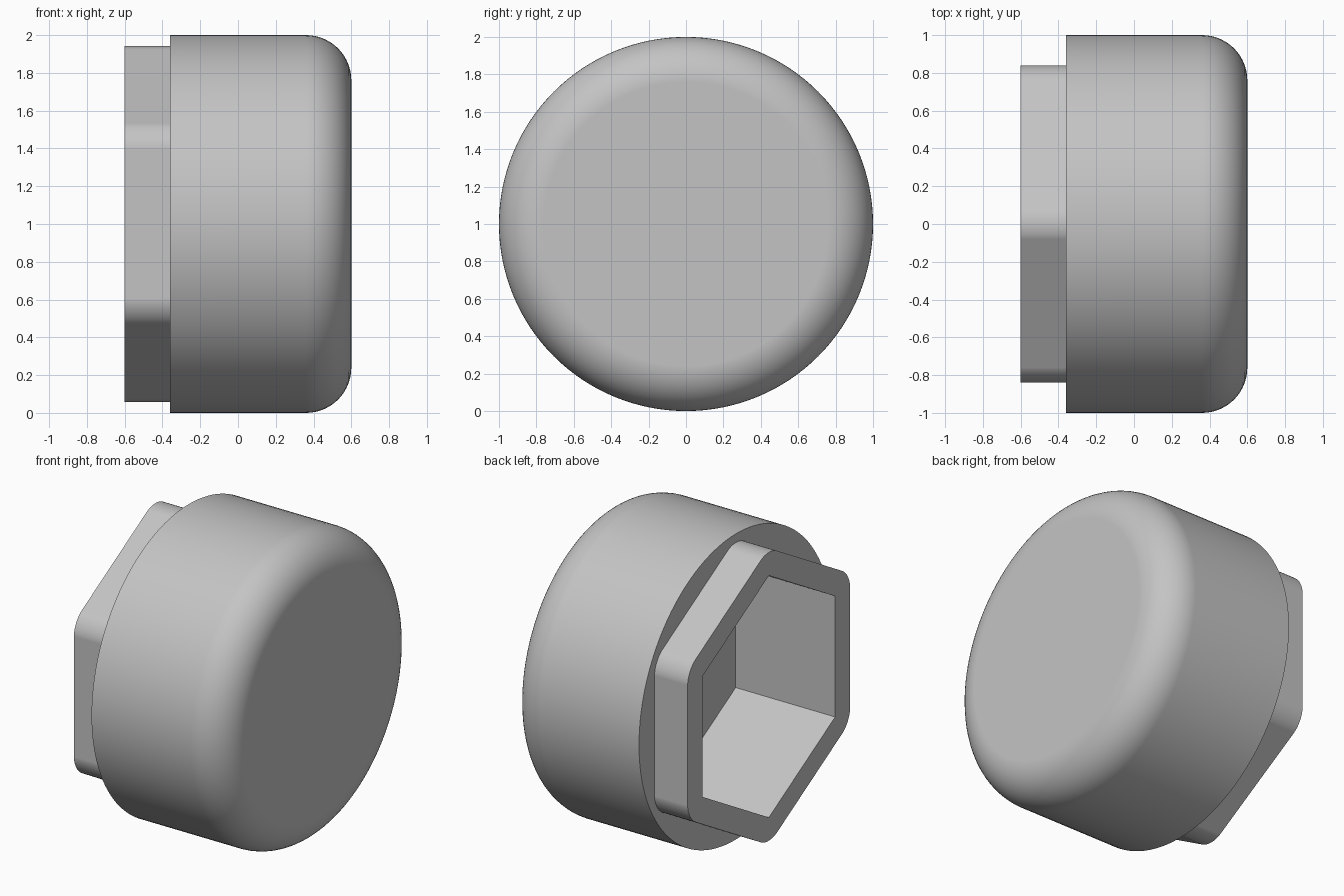
import bpy, bmesh, math
from mathutils import Vector

if "Cube" in bpy.data.objects:
    bpy.data.objects.remove(bpy.data.objects["Cube"], do_unlink=True)

grey = bpy.data.materials.new("plain_grey")
grey.use_nodes = True
colour = (0.55, 0.55, 0.55, 1)
grey.diffuse_color = colour
grey.node_tree.nodes["Principled BSDF"].inputs["Base Color"].default_value = colour

HEX = 1 / math.cos(math.pi / 6)  # flat radius to corner radius


def prism(name, sides, radius, x0, x1, round_front=0, round_sides=0):
    """Prism along x, first corner at the top, with optional rounded edges."""
    bm = bmesh.new()
    ring = []
    for i in range(sides):
        a = math.tau * i / sides
        ring.append(bm.verts.new((x0, radius * math.sin(a), 1 + radius * math.cos(a))))
    base = bm.faces.new(ring)
    out = bmesh.ops.extrude_face_region(bm, geom=[base], use_keep_orig=True)
    moved = [g for g in out["geom"] if isinstance(g, bmesh.types.BMVert)]
    bmesh.ops.translate(bm, verts=moved, vec=Vector((x1 - x0, 0, 0)))
    bmesh.ops.recalc_face_normals(bm, faces=bm.faces[:])
    if round_front:
        edges = [e for e in bm.edges if all(v.co.x > x1 - 0.001 for v in e.verts)]
        bmesh.ops.bevel(bm, geom=edges, offset=round_front, segments=14,
                        profile=0.5, affect='EDGES')
    if round_sides:
        edges = [e for e in bm.edges if abs(e.verts[0].co.x - e.verts[1].co.x) > 0.01]
        bmesh.ops.bevel(bm, geom=edges, offset=round_sides, segments=8,
                        profile=0.5, affect='EDGES')
    mesh = bpy.data.meshes.new(name)
    bm.to_mesh(mesh)
    bm.free()
    mesh.materials.append(grey)
    obj = bpy.data.objects.new(name, mesh)
    bpy.context.collection.objects.link(obj)
    return obj


def combine(target, other, operation):
    mod = target.modifiers.new(operation.lower(), 'BOOLEAN')
    mod.object, mod.operation, mod.solver = other, operation, 'EXACT'
    bpy.ops.object.modifier_apply(modifier=mod.name)
    bpy.data.objects.remove(other, do_unlink=True)


# Round cap with a soft front rim
cap = prism("cap", 128, 1.0, -0.36, 0.6, round_front=0.24)
bpy.context.view_layer.objects.active = cap
cap.select_set(True)

# Hexagonal collar with rounded corners, then the sharp hexagonal socket
collar = prism("collar", 6, 0.84 * HEX, -0.6, -0.2, round_sides=0.092)
combine(cap, collar, 'UNION')
socket = prism("socket_cutter", 6, 0.685 * HEX, -0.8, 0.12)
combine(cap, socket, 'DIFFERENCE')

# Smooth curves, crisp flats
bpy.ops.object.shade_smooth_by_angle(angle=math.radians(30))
normals = cap.modifiers.new("flat_faces", 'WEIGHTED_NORMAL')
normals.keep_sharp = True
